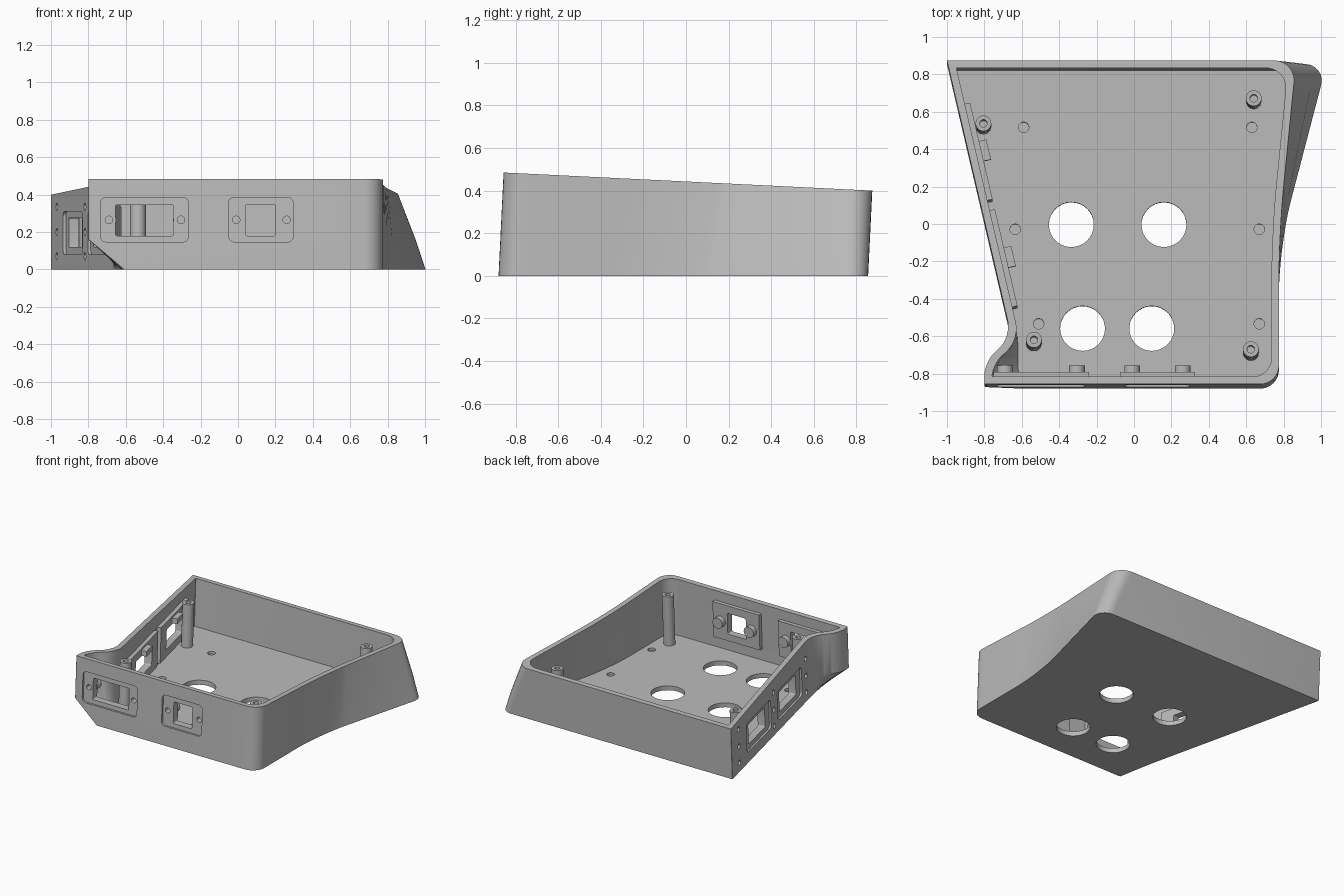
import bpy, bmesh, math
from mathutils import Vector, Matrix

cube = bpy.data.objects.get("Cube")
if cube:
    bpy.data.objects.remove(cube, do_unlink=True)

mat = bpy.data.materials.new("plain_grey")
mat.use_nodes = True
GREY = (0.5, 0.5, 0.5, 1)
mat.diffuse_color = GREY
mat.node_tree.nodes["Principled BSDF"].inputs["Base Color"].default_value = GREY

LEAN = 0.049      # the whole case leans back, square to its sloping rim
WALL = 0.04
FLOOR = 0.035
SHEAR = Matrix.Identity(4)
SHEAR[1][2] = LEAN


def rim_z(y):
    return 0.4415 - LEAN * y


def finish(name, bm):
    bm.transform(SHEAR)
    bmesh.ops.recalc_face_normals(bm, faces=bm.faces)
    me = bpy.data.meshes.new(name)
    bm.to_mesh(me)
    bm.free()
    me.materials.append(mat)
    ob = bpy.data.objects.new(name, me)
    bpy.context.collection.objects.link(ob)
    return ob


# Corners of the outline: top position, bottom position, fillet length
CORNERS = [
    ((-1, 0.855), (-1, 0.855), 0.004),
    ((-0.655, -0.625), (-0.655, -0.625), 0.09),
    ((-0.8, -0.763), (-0.63, -0.763), 0.07),
    ((-0.8, -0.88), (-0.61, -0.88), 0.01),
    ((0.775, -0.88), (0.775, -0.88), 0.1),
    ((0.775, -0.07), (0.775, -0.12), 0.25),
    ((0.867, 0.855), (1.03, 0.855), 0.12),
]


def ring(t, bulge, inset, steps=8):
    """Filleted outline at height fraction t, moved inward by inset."""
    pts = []
    for i, (top, bot, _) in enumerate(CORNERS):
        k = bulge if i in (2, 3) else t
        pts.append(Vector(bot).lerp(Vector(top), k))
    n = len(pts)
    moved = []
    for i, p in enumerate(pts):
        a = (p - pts[i - 1]).normalized()
        b = (pts[(i + 1) % n] - p).normalized()
        na, nb = Vector((-a.y, a.x)), Vector((-b.y, b.x))
        moved.append(p + (na + nb) * inset / (1 + na.dot(nb)))
    out = []
    for i, p in enumerate(moved):
        d = CORNERS[i][2]
        p0 = p + (moved[i - 1] - p).normalized() * d
        p3 = p + (moved[(i + 1) % n] - p).normalized() * d
        p1, p2 = p0.lerp(p, 0.55), p3.lerp(p, 0.55)
        for s in range(steps + 1):
            u = s / steps
            v = 1 - u
            out.append(p0 * v**3 + p1 * 3 * v * v * u + p2 * 3 * v * u * u + p3 * u**3)
    return out


# Tray shell: rings run up the outside, over the rim and down to the floor
bm = bmesh.new()
LEVELS = [(0, 0, 0, 0), (0.16, 0.36, 1, 0), (None, 1, 1, 0),
          (None, 1, 1, WALL), (0.18, 0.36, 1, WALL), (FLOOR, 0.08, 0.2, WALL)]
loops = []
for z, t, bulge, inset in LEVELS:
    loops.append([bm.verts.new((p.x, p.y, rim_z(p.y) if z is None else z))
                  for p in ring(t, bulge, inset)])
for lo, hi in zip(loops, loops[1:]):
    for i in range(len(lo)):
        j = (i + 1) % len(lo)
        bm.faces.new((lo[i], lo[j], hi[j], hi[i]))
bm.faces.new(loops[0])
bm.faces.new(loops[-1])
tray = finish("tray_shell", bm)


# Wall frames: u runs along the wall, v goes inward, w goes up
def frame(x, y, angle):
    return Matrix.Translation((x, y, 0)) @ Matrix.Rotation(angle, 4, "Z")


FRONT = frame(0, -0.88, 0)
SIDE = frame(-1, 0.855, math.atan2(-1.48, 0.345))


def block(name, m, u, v, w, round_by=0):
    bm = bmesh.new()
    bmesh.ops.create_cube(bm, size=1)
    for p in bm.verts:
        p.co = [r[0] + (c + 0.5) * (r[1] - r[0]) for c, r in zip(p.co, (u, v, w))]
    if round_by:
        edges = [e for e in bm.edges if abs(e.verts[0].co.y - e.verts[1].co.y) > 1e-5]
        bmesh.ops.bevel(bm, geom=edges, offset=round_by, segments=5,
                        profile=0.5, affect="EDGES")
    bm.transform(m)
    return finish(name, bm)


def rod(name, m, u, w, v, r):
    """Cylinder pointing inward through a wall."""
    bm = bmesh.new()
    bmesh.ops.create_cone(bm, cap_ends=True, segments=24, radius1=r, radius2=r, depth=v[1] - v[0])
    bm.transform(m @ Matrix.Translation((u, sum(v) / 2, w)) @ Matrix.Rotation(math.pi / 2, 4, "X"))
    return finish(name, bm)


def upright(name, x, y, z0, z1, r):
    bm = bmesh.new()
    bmesh.ops.create_cone(bm, cap_ends=True, segments=32, radius1=r, radius2=r, depth=z1 - z0)
    bm.transform(Matrix.Translation((x, y, (z0 + z1) / 2)))
    return finish(name, bm)


def cut(target, *cutters):
    bpy.context.view_layer.objects.active = target
    for c in cutters:
        c.hide_render = True
        mod = target.modifiers.new("cut", "BOOLEAN")
        mod.operation, mod.solver, mod.object = "DIFFERENCE", "EXACT", c
        bpy.ops.object.modifier_apply(modifier=mod.name)
    return target


helpers = []
parts = [tray]


def helper(ob):
    helpers.append(ob)
    return ob


# Front sockets: backing plate, shallow recess, window and two screw bosses
for side, plate, recess, window, screws in (
        ("right", (-0.75, -0.24), (-0.735, -0.265), (-0.655, -0.345), (-0.69, -0.305)),
        ("left", (-0.075, 0.325), (-0.05, 0.295), (0.04, 0.2), (-0.01, 0.26))):
    back = block("front_plate_" + side, FRONT, plate, (0.035, 0.07), (0.125, 0.405))
    hole = helper(block("window_cutter", FRONT, window, (-0.1, 0.15), (0.18, 0.345), 0.008))
    cut(tray, helper(block("recess_cutter", FRONT, recess, (-0.1, 0.015), (0.147, 0.385), 0.03)), hole)
    cut(back, hole)
    parts.append(back)
    for u in screws:
        drill = helper(rod("screw_cutter", FRONT, u, 0.265, (-0.1, 0.08), 0.02))
        cut(tray, drill)
        cut(back, drill)
        parts.append(cut(rod("screw_boss", FRONT, u, 0.265, (0.06, 0.11), 0.042), drill))

# Side sockets: backing plate, recess, window and a small catch
for end, a, b in (("rear", 0.245, 0.775), ("front", 0.83, 1.36)):
    back = block("side_plate_" + end, SIDE, (a, b), (0.035, 0.07), (0.06, 0.335))
    hole = helper(block("window_cutter", SIDE, (a + 0.11, b - 0.11), (-0.1, 0.15), (0.12, 0.275), 0.008))
    cut(tray, helper(block("recess_cutter", SIDE, (a + 0.04, b - 0.03), (-0.1, 0.015), (0.08, 0.31), 0.03)), hole)
    cut(back, hole)
    mid = (a + b) / 2
    parts += [back, block("side_catch_" + end, SIDE, (mid - 0.055, mid + 0.055), (0.065, 0.11), (0.28, 0.32))]

# Blind holes in the side wall
for u in (0.14, 0.8, 1.41):
    for w in (0.07, 0.2, 0.335):
        cut(tray, helper(rod("pin_cutter", SIDE, u, w, (-0.1, 0.025), 0.02)))

# Floor openings and dimples
for x, y in ((-0.335, -0.005), (0.16, -0.005), (-0.275, -0.56), (0.095, -0.56)):
    cut(tray, helper(upright("floor_cutter", x, y, -0.1, 0.1, 0.12)))
for x, y in ((-0.59, 0.515), (0.63, 0.515), (-0.635, -0.03), (0.67, -0.03), (-0.51, -0.535), (0.67, -0.535)):
    cut(tray, helper(upright("dimple_cutter", x, y, 0.015, 0.1, 0.028)))

# Hollow mounting posts
for x, y in ((0.64, 0.655), (-0.805, 0.52), (-0.535, -0.64), (0.625, -0.69)):
    top = rim_z(y) - 0.05
    post = upright("mounting_post", x, y, FLOOR - 0.01, top, 0.042)
    parts.append(cut(post, helper(upright("post_cutter", x, y, top - 0.12, top + 0.1, 0.02))))

for ob in helpers:
    bpy.data.objects.remove(ob, do_unlink=True)
for ob in parts:
    bpy.ops.object.select_all(action="DESELECT")
    ob.select_set(True)
    bpy.context.view_layer.objects.active = ob
    bpy.ops.object.shade_smooth_by_angle(angle=math.radians(30))
